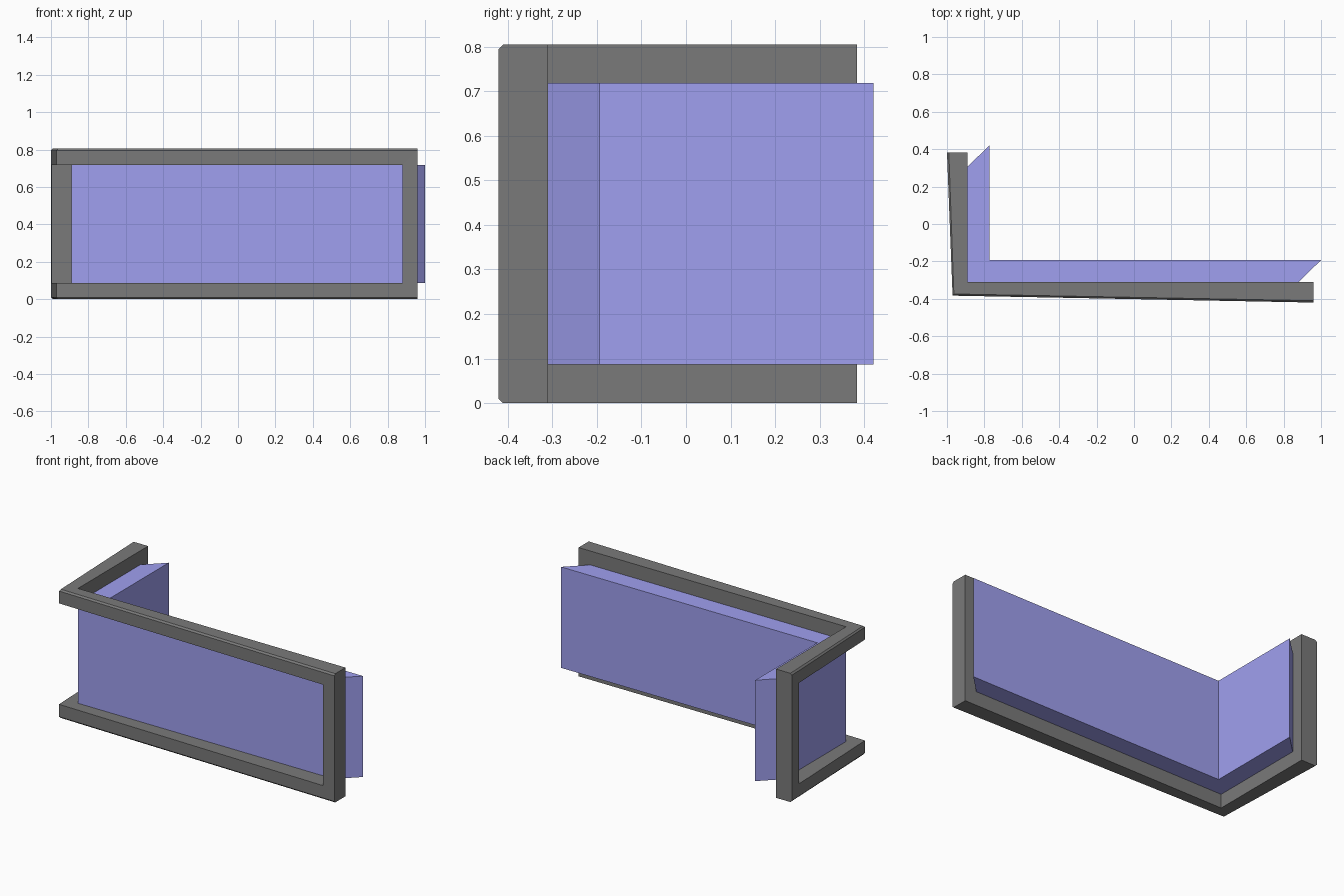
import bpy
import bmesh

if "Cube" in bpy.data.objects:
    bpy.data.objects.remove(bpy.data.objects["Cube"])

H = 0.805                 # overall height
Z0, Z1 = 0.087, 0.718     # opening in the frame
CH = 0.01                 # outer chamfer


def make_object(name, bm, color):
    bmesh.ops.recalc_face_normals(bm, faces=bm.faces)
    mesh = bpy.data.meshes.new(name)
    bm.to_mesh(mesh)
    bm.free()
    obj = bpy.data.objects.new(name, mesh)
    bpy.context.collection.objects.link(obj)
    mat = bpy.data.materials.new(name + "_colour")
    mat.diffuse_color = color
    mat.use_nodes = True
    mat.node_tree.nodes["Principled BSDF"].inputs["Base Color"].default_value = mat.diffuse_color
    mesh.materials.append(mat)
    return obj


# Window frame: one chamfered section swept round the L-shaped opening.
# Each plan node: inner back, inner front, outer front, outer side, outer back
right_end = [(0.88, -0.31), (0.88, -0.418), (0.96, -0.42), (0.96, -0.41), (0.96, -0.31)]
corner = [(-0.89, -0.31), (-0.97, -0.383), (-0.97, -0.383), (-0.963, -0.374), (-0.89, -0.31)]
left_end = [(-0.89, 0.307), (-0.997, 0.307), (-1.0, 0.383), (-0.99, 0.383), (-0.89, 0.383)]
nodes = [right_end, corner, left_end]
top_z = [Z1, Z1, H - CH, H, H]
bottom_z = [Z0, Z0, CH, 0, 0]

bm = bmesh.new()
rings = [[bm.verts.new((x, y, z)) for (x, y), z in zip(n, zs)]
         for ns, zs in ((nodes, top_z), (nodes[::-1], bottom_z)) for n in ns]
for i, ring in enumerate(rings):
    nxt = rings[(i + 1) % len(rings)]
    for j in range(5):
        k = (j + 1) % 5
        bm.faces.new((ring[j], ring[k], nxt[k], nxt[j]))
make_object("window_frame", bm, (0.195, 0.195, 0.195, 1))

# Glass: thick L-shaped pane with mitred ends
plan = [(-0.89, -0.31), (0.88, -0.31), (1.0, -0.193),
        (-0.773, -0.193), (-0.773, 0.42), (-0.89, 0.307)]
bm = bmesh.new()
base = bm.faces.new([bm.verts.new((x, y, Z0)) for x, y in plan])
ext = bmesh.ops.extrude_face_region(bm, geom=[base], use_keep_orig=True)
top = [v for v in ext["geom"] if isinstance(v, bmesh.types.BMVert)]
bmesh.ops.translate(bm, verts=top, vec=(0, 0, Z1 - Z0))
make_object("glass_pane", bm, (0.35, 0.35, 0.87, 1))
